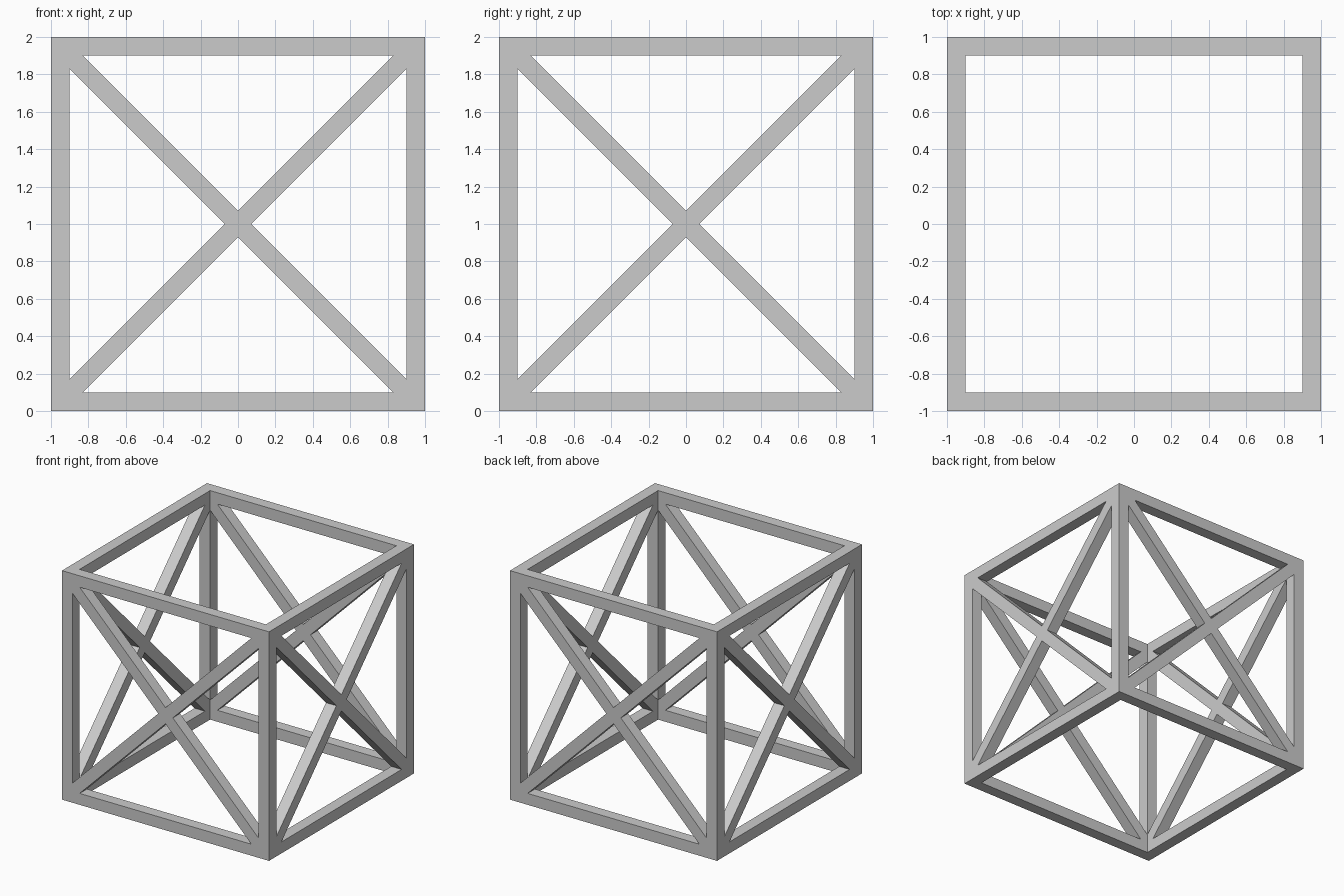
import bpy, bmesh
from math import sqrt, pi
from mathutils import Matrix, Vector

if "Cube" in bpy.data.objects:
    bpy.data.objects.remove(bpy.data.objects["Cube"])

BAR = 0.1            # square bar thickness
IN = 1 - BAR         # inner half opening
T = BAR / sqrt(2)    # half of a diagonal bar measured along an axis


def add_object(name, bm):
    bmesh.ops.recalc_face_normals(bm, faces=bm.faces)
    mesh = bpy.data.meshes.new(name)
    bm.to_mesh(mesh)
    bm.free()
    obj = bpy.data.objects.new(name, mesh)
    bpy.context.collection.objects.link(obj)
    obj.location.z = 1
    return obj


# Cube frame: 3x3x3 cells, keeping edges and corners, only exposed faces
cuts = (-1, -IN, IN, 1)


def solid(c):
    return all(0 <= i <= 2 for i in c) and sum(i != 1 for i in c) >= 2


bm = bmesh.new()
verts = {}


def vert(c):
    if c not in verts:
        verts[c] = bm.verts.new([cuts[i] for i in c])
    return verts[c]


for n in range(27):
    cell = (n % 3, n // 3 % 3, n // 9)
    if not solid(cell):
        continue
    for axis in range(3):
        for side in (0, 1):
            near = list(cell)
            near[axis] += 2 * side - 1
            if solid(near):
                continue
            quad = []
            for u, v in ((0, 0), (1, 0), (1, 1), (0, 1)):
                c = list(cell)
                c[axis] += side
                c[(axis + 1) % 3] += u
                c[(axis + 2) % 3] += v
                quad.append(vert(tuple(c)))
            bm.faces.new(quad)
bmesh.ops.dissolve_limit(bm, angle_limit=0.01, verts=bm.verts, edges=bm.edges)
add_object("cube_frame", bm)

# X braces: flush with the frame on the four upright sides
arm = [(T, 0), (IN, IN - T), (IN, IN), (IN - T, IN)]
for k, name in enumerate(("front", "right", "back", "left")):
    bm = bmesh.new()
    outline = []
    for q in range(4):
        turn = Matrix.Rotation(q * pi / 2, 2)
        outline += [turn @ Vector(p) for p in arm]
    face = bm.faces.new([bm.verts.new((p.x, -1, p.y)) for p in outline])
    ext = bmesh.ops.extrude_face_region(bm, geom=[face], use_keep_orig=True)
    moved = [g for g in ext["geom"] if isinstance(g, bmesh.types.BMVert)]
    bmesh.ops.translate(bm, verts=moved, vec=(0, BAR, 0))
    bm.transform(Matrix.Rotation(k * pi / 2, 4, "Z"))
    add_object("cross_brace_" + name, bm)
